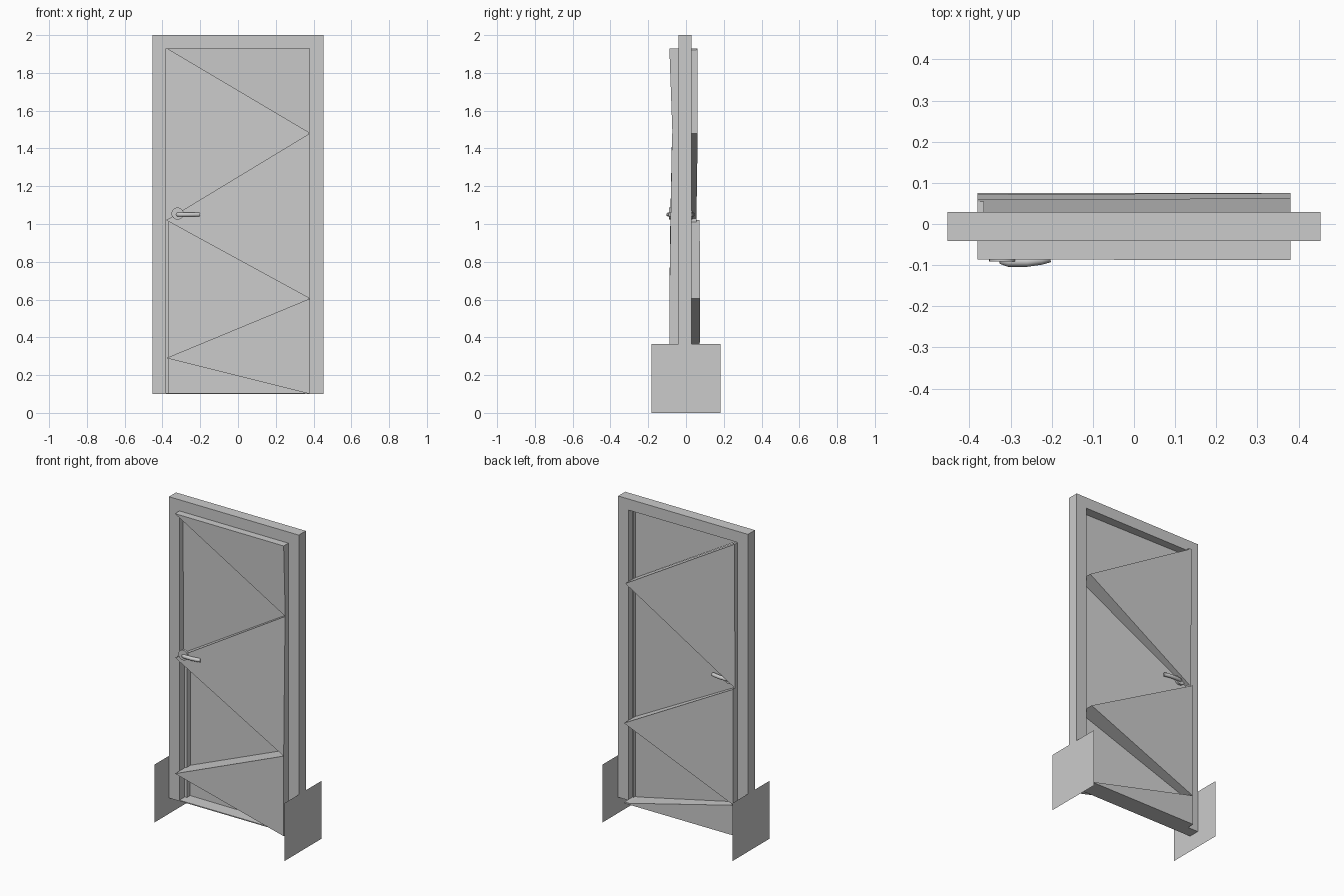
import bpy, bmesh, math

if "Cube" in bpy.data.objects:
    bpy.data.objects.remove(bpy.data.objects["Cube"])

def mesh_obj(name, verts, faces, fix=True):
    me = bpy.data.meshes.new(name)
    me.from_pydata(verts, [], faces)
    if fix:
        bm = bmesh.new()
        bm.from_mesh(me)
        bmesh.ops.recalc_face_normals(bm, faces=bm.faces)
        bm.to_mesh(me)
        bm.free()
    ob = bpy.data.objects.new(name, me)
    bpy.context.collection.objects.link(ob)
    return ob

def prism(name, outline, front, back):
    """Solid panel from an (x, z) outline with front and back y per corner."""
    n = len(outline)
    v = [(x, y, z) for (x, z), y in zip(outline, front)]
    v += [(x, y, z) for (x, z), y in zip(outline, back)]
    f = [tuple(range(n)), tuple(range(2 * n - 1, n - 1, -1))]
    f += [(i, (i + 1) % n, n + (i + 1) % n, n + i) for i in range(n)]
    return mesh_obj(name, v, f)

def box(name, x0, x1, y0, y1, z0, z1):
    return prism(name, [(x0, z0), (x1, z0), (x1, z1), (x0, z1)], [y0] * 4, [y1] * 4)

W = 0.38          # half width of the opening
F0, F1 = -0.041, 0.029

# Frame as one U-shaped profile
frame = [(-.453, .1), (-W, .1), (-W, 1.93), (W, 1.93), (W, .1), (.453, .1), (.453, 2), (-.453, 2)]
prism("door_frame", frame, [F0] * 8, [F1] * 8)

# Thin side plates at the foot
for side, x in (("left", -.454), ("right", .454)):
    mesh_obj("side_plate_" + side,
             [(x, -.183, 0), (x, .183, 0), (x, .183, .365), (x, -.183, .365)], [(0, 1, 2, 3)])

# Zigzag corners from top to bottom
P = [(-W, 1.93), (W, 1.48), (-W, 1.02), (W, .605), (-W, .29), (W, .1)]

# Front folded panels, based on the right
prism("front_panel_top", [P[0], (W, 1.93), P[1]], [-.086, -.088, -.072], [-.02, -.03, -.03])
prism("front_panel_middle", [P[1], P[2], P[3]], [-.074, -.083, -.088], [-.03, .025, -.03])
prism("front_panel_bottom", [P[3], P[4], P[5]], [-.088, -.085, -.088], [-.03, .02, -.03])

# Back folded panels, based on the left
prism("back_panel_top", [P[0], P[1], P[2]], [-.005, -.03, 0], [.06, .062, .055])
prism("back_panel_middle", [P[2], P[3], P[4]], [.048, .04, .048], [.072, .075, .072])
prism("back_panel_bottom", [P[4], P[5], (-W, .1)], [.045, .04, .045], [.075, .075, .075])

# Walls joining front and back along each fold
for i in range(2, 5):
    (xa, za), (xb, zb) = P[i], P[i + 1]
    mesh_obj("fold_wall_%d" % i,
             [(xa, -.06, za), (xb, -.06, zb), (xb, .06, zb), (xa, .06, za)], [(0, 1, 2, 3)])

# Edge stiles and threshold
box("left_stile", -W, -.365, .012, .055, .1, 1.93)
box("right_stile", .372, W, -.07, -.01, .1, 1.93)
box("threshold", -W, W, F0, .07, .1, .106)

# Lever handles, front and back
def handle(name, y, d):
    bpy.ops.mesh.primitive_cylinder_add(vertices=24, radius=.032, depth=.014,
                                        location=(-.32, y + d * .005, 1.055),
                                        rotation=(math.pi / 2, 0, 0))
    rose = bpy.context.object
    rose.name = name + "_rose"
    bpy.ops.object.shade_smooth_by_angle()
    cu = bpy.data.curves.new(name + "_lever", "CURVE")
    cu.dimensions = "3D"
    cu.bevel_depth = .012
    cu.bevel_resolution = 3
    cu.use_fill_caps = True
    path = [(-.318, 0), (-.317, .010), (-.305, .013), (-.26, .013), (-.225, .008), (-.205, .002)]
    sp = cu.splines.new("POLY")
    sp.points.add(len(path) - 1)
    for p, (x, h) in zip(sp.points, path):
        p.co = (x, y + d * h, 1.05, 1)
    ob = bpy.data.objects.new(name + "_lever", cu)
    bpy.context.collection.objects.link(ob)

handle("front_handle", -.079, -1)
handle("back_handle", .022, 1)
